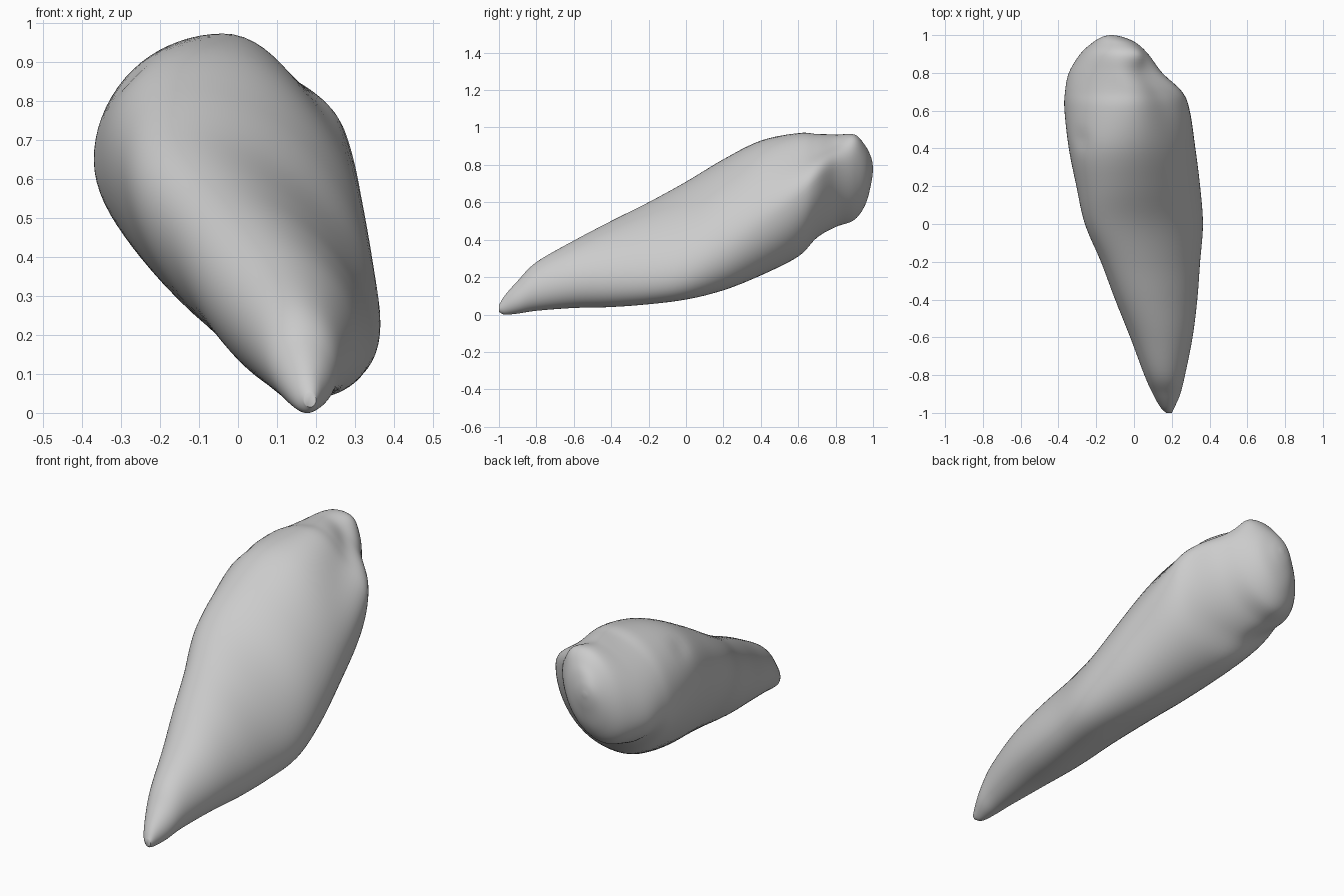
import bpy
import bmesh
import math
from mathutils import Vector

old = bpy.data.objects.get("Cube")
if old:
    bpy.data.objects.remove(old, do_unlink=True)

RINGS_PER_SPAN = 6
SEGMENTS = 72

# Each station: y, left x, right x, bottom z, top z, lean, diagonal pinch
stations = [
    (-1, .17, .2, .015, .05, 0, 0),
    (-.97, .14, .215, 0, .1, 0, 0),
    (-.9, .1, .245, .005, .18, -.08, 0),
    (-.8, .055, .27, .02, .28, -.12, 0),
    (-.6, -.02, .31, .035, .395, -.22, 0),
    (-.4, -.1, .335, .04, .5, -.37, 0),
    (-.2, -.175, .35, .055, .6, -.49, 0),
    (0, -.26, .365, .08, .71, -.53, 0),
    (.2, -.305, .35, .13, .83, -.42, .01),
    (.4, -.345, .325, .21, .93, -.25, .05),
    (.6, -.368, .295, .31, .97, -.02, .14),
    (.7, -.365, .255, .41, .967, .12, .18),
    (.8, -.345, .15, .465, .967, .28, .14),
    (.9, -.285, .075, .505, .962, .3, .04),
    (.96, -.22, .01, .59, .9, .25, 0),
    (.99, -.17, -.06, .7, .84, .1, 0),
    (1, -.13, -.11, .77, .79, 0, 0),
]


def spline(a, b, c, d, t):
    """Catmull-Rom blend of four values."""
    return b + t / 2 * (c - a + t * (2 * a - 5 * b + 4 * c - d + t * (3 * (b - c) + d - a)))


def resample(rows, steps):
    last = len(rows) - 1
    result = []
    for i in range(last):
        four = [rows[min(max(i + k, 0), last)] for k in (-1, 0, 1, 2)]
        for s in range(steps):
            result.append([spline(*values, s / steps) for values in zip(*four)])
    result.append(list(rows[last]))
    return result


def quadrant_weight(c, s):
    """Strongest pinch at upper +x, a little swelling at lower +x."""
    if s > 0:
        return 1 if c > 0 else 0
    return -.2 if c > 0 else .35


def section(row):
    """A leaning oval, pinched on its diagonals."""
    y, left, right, bottom, top, lean, pinch = row
    half_x = max((right - left) / 2, .004)
    half_z = max((top - bottom) / 2, .004)
    upright = math.sqrt(1 - lean * lean)
    for k in range(SEGMENTS):
        angle = math.tau * k / SEGMENTS
        c, s = math.cos(angle), math.sin(angle)
        f = 1 - quadrant_weight(c, s) * pinch * math.sin(2 * angle) ** 2
        yield Vector(((left + right) / 2 + half_x * f * c, y,
                      (bottom + top) / 2 + half_z * f * (lean * c + upright * s)))


# Small dent on the side and knob on the crest: centre, push, radius
details = [
    (Vector((-.25, .45, .83)), Vector((.01, 0, -.015)), .05),
    (Vector((0, .9, .93)), Vector((.015, 0, .01)), .06),
]


def sculpt(point):
    moved = point.copy()
    for centre, push, radius in details:
        moved += push * math.exp(-((point - centre).length / radius) ** 2)
    return moved


# Loft the body from tip to bulb
bm = bmesh.new()
rings = [[bm.verts.new(sculpt(p)) for p in section(row)]
         for row in resample(stations, RINGS_PER_SPAN)]
for a, b in zip(rings, rings[1:]):
    for k in range(SEGMENTS):
        n = (k + 1) % SEGMENTS
        bm.faces.new((a[k], a[n], b[n], b[k]))
bm.faces.new(rings[0])
bm.faces.new(rings[-1])
bmesh.ops.recalc_face_normals(bm, faces=bm.faces)

mesh = bpy.data.meshes.new("tapered_body")
bm.to_mesh(mesh)
bm.free()
body = bpy.data.objects.new("tapered_body", mesh)
bpy.context.collection.objects.link(body)

# Plain grey surface
grey = bpy.data.materials.new("light_grey")
grey.use_nodes = True
colour = (.6, .6, .6, 1)
grey.diffuse_color = colour
grey.node_tree.nodes["Principled BSDF"].inputs["Base Color"].default_value = colour
mesh.materials.append(grey)

bpy.context.view_layer.objects.active = body
body.select_set(True)
bpy.ops.object.shade_smooth_by_angle(angle=math.radians(50))
